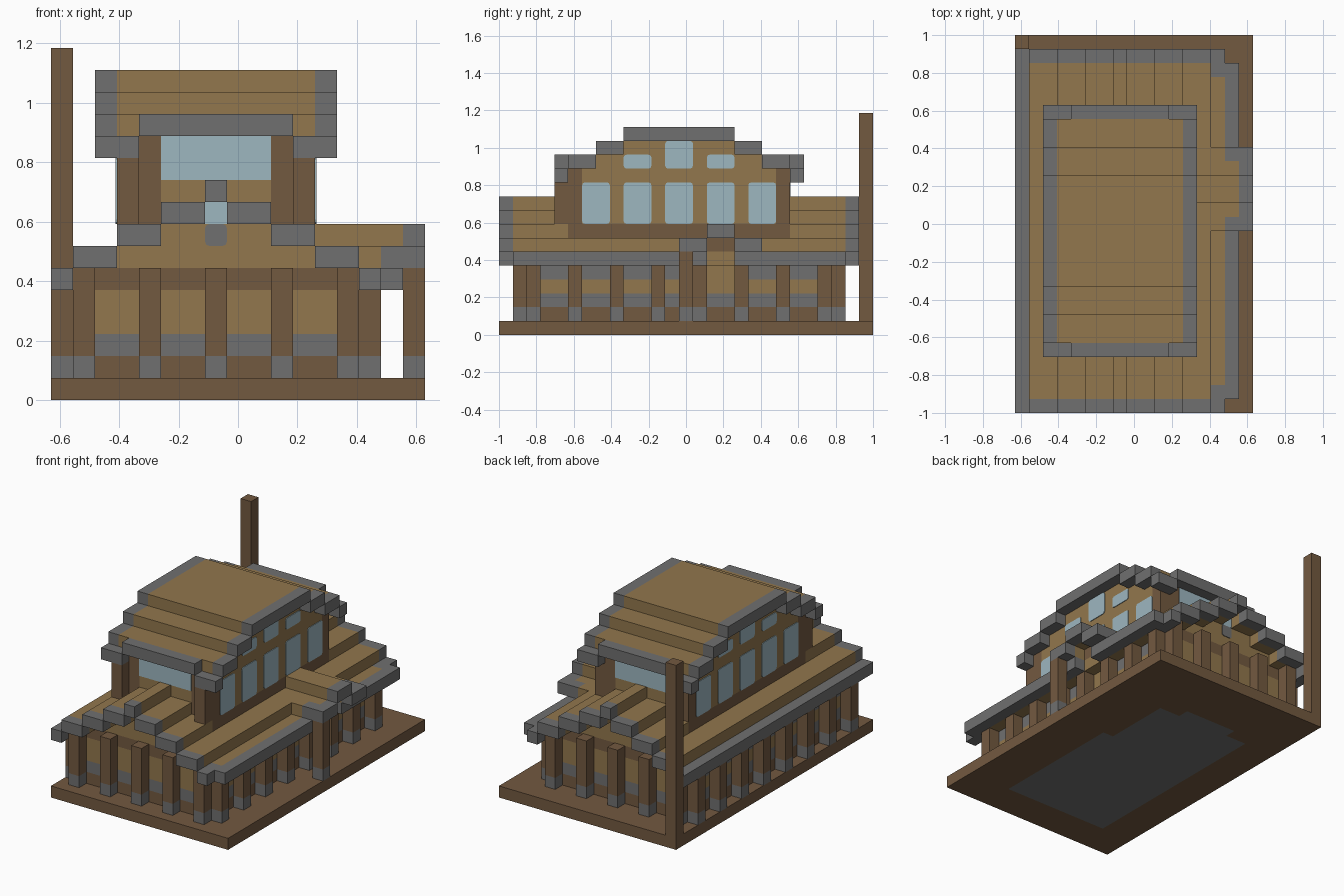
import bpy, bmesh
from mathutils import Vector

if bpy.data.objects.get("Cube"):
    bpy.data.objects.remove(bpy.data.objects["Cube"])

U = 2 / 27                               # one building block
ORIGIN = Vector((8.5, 13.5, 0))          # block coordinates of the centre


def material(name, rgb):
    m = bpy.data.materials.new(name)
    m.use_nodes = True
    m.diffuse_color = (*rgb, 1)
    bsdf = m.node_tree.nodes["Principled BSDF"]
    bsdf.inputs["Base Color"].default_value = (*rgb, 1)
    bsdf.inputs["Roughness"].default_value = 0.9
    return m


WOOD = material("dark wood", (0.171, 0.100, 0.051))
TAN = material("tan planks", (0.287, 0.184, 0.074))
STONE = material("grey stone", (0.162, 0.162, 0.162))
GLASS = material("pale blue glass", (0.337, 0.473, 0.527))


def build(name, mat, boxes, round_axis=None):
    """One object made of boxes given as (x0, x1, y0, y1, z0, z1) in blocks."""
    bm = bmesh.new()
    for x0, x1, y0, y1, z0, z1 in boxes:
        lo, hi = Vector((x0, y0, z0)), Vector((x1, y1, z1))
        verts = bmesh.ops.create_cube(bm, size=1)["verts"]
        for v in verts:
            v.co = ((lo + hi) / 2 + v.co * (hi - lo) - ORIGIN) * U
    if round_axis is not None:
        edges = [e for e in bm.edges
                 if abs((e.verts[0].co - e.verts[1].co).normalized()[round_axis]) > 0.9]
        bmesh.ops.bevel(bm, geom=edges, offset=0.2 * U, segments=2, profile=0.5, affect='EDGES')
    me = bpy.data.meshes.new(name)
    bm.to_mesh(me)
    bm.free()
    me.materials.append(mat)
    ob = bpy.data.objects.new(name, me)
    bpy.context.collection.objects.link(ob)
    return ob


def flip_x(boxes):
    return boxes + [(15 - b, 15 - a, *r) for a, b, *r in boxes]


def flip_y(boxes):
    return boxes + [(a, b, 26 - d, 26 - c, *r) for a, b, c, d, *r in boxes]


# Ground slab with stone floor let into it
build("base_slab", WOOD, [(0, 17, 0, 3, 0, 1), (0, 3, 3, 22, 0, 1), (13, 17, 3, 15, 0, 1),
                          (12, 17, 15, 22, 0, 1), (3, 5, 21, 22, 0, 1),
                          (10, 12, 21, 22, 0, 1), (0, 17, 22, 27, 0, 1)])
build("stone_floor", STONE, [(3, 12, 3, 21, 0, 1), (12, 13, 3, 15, 0, 1), (5, 10, 21, 22, 0, 1)])
build("corner_mast", WOOD, [(0, 1, 26, 27, 1, 16)])

# Ground floor walls in bands
build("wall_footing", WOOD, [(1, 14, 2, 24, 1, 2)])
build("wall_stone_course", STONE, [(1, 14, 2, 24, 2, 3)])
build("ground_wall", TAN, [(1, 14, 2, 24, 3, 4), (2, 13, 2, 24, 4, 5), (13, 14, 15, 17, 4, 5)])
build("wall_side_band", STONE, [(1, 2, 3, 23, 4, 5), (13, 14, 3, 15, 4, 5), (13, 14, 17, 23, 4, 5)])
build("wall_beam", WOOD, [(1, 14, 2, 24, 5, 6)])

# Columns with stone feet
spots = [(x, y, 6) for x in range(1, 14, 3) for y in (1, 24)]
spots += [(x, y, 5) for x in (0, 14) for y in range(2, 24, 3)]
spots.append((16, 13, 6))
build("columns", WOOD, [(x, x + 1, y, y + 1, 2, top) for x, y, top in spots])
build("column_feet", STONE, [(x, x + 1, y, y + 1, 1, 2) for x, y, top in spots])

# Gable walls below the main roof
build("gable_wall", TAN, [(3, 12, 2, 24, 6, 7), (5, 10, 2, 24, 7, 8), (7, 8, 2, 24, 8, 9)])
build("gable_windows", GLASS, flip_y([(7, 8, 1.94, 2, 8, 9)]))
build("gable_stones", STONE, flip_y([(7, 8, 1.94, 2, 7, 8)]), round_axis=1)

# Main stepped roof, ridge running front to back
steps = flip_x([(1, 3, 6), (3, 5, 7), (5, 7, 8)]) + [(7, 8, 9)]
trim, planks = [], []
for a, b, z in steps:
    trim.append((a, b, 0, 1, z, z + 1))
    if z == 7:
        planks += flip_y([(a, b, 1, 5, z, z + 1)])
    else:
        planks.append((a, b, 1, 25, z, z + 1))
planks.append((14, 15, 2, 24, 5, 6))
trim = flip_y(trim + [(14, 15, 0, 2, 5, 6)])
build("main_roof", TAN, planks)
build("main_roof_trim", STONE, trim)
build("main_roof_eaves", STONE, [(0, 1, 0, 26, 5, 6), (15, 16, 1, 15, 5, 6), (15, 16, 17, 25, 5, 6)])

# Side porch roof
build("porch_roof", TAN, [(12, 16, 15, 17, 7, 8), (14, 15, 13, 15, 6, 7), (14, 15, 17, 19, 6, 7),
                          (15, 16, 14, 15, 6, 7), (15, 16, 17, 18, 6, 7)])
build("porch_roof_trim", STONE, [(16, 17, 15, 17, 7, 8), (16, 17, 13, 15, 6, 7), (16, 17, 17, 19, 6, 7),
                                 (15, 16, 13, 14, 6, 7), (15, 16, 18, 19, 6, 7)])
build("porch_beam", WOOD, [(14, 15, 15, 17, 6, 7)])

# Upper storey
build("upper_sill", WOOD, [(3, 12, 5, 21, 7, 8)])
build("upper_wall", TAN, [(3, 12, 6, 20, 8, 12), (5, 10, 5, 6, 8, 12), (5, 10, 20, 21, 8, 12),
                          (3, 12, 7, 19, 12, 13), (3, 12, 9, 17, 13, 14)])
build("upper_posts", WOOD, flip_y(flip_x([(3, 5, 5, 6, 8, 12)])) + flip_x([(3, 4, 4, 5, 8, 11)]))

# Upper storey windows
build("end_windows", GLASS, flip_y([(5, 10, 4.94, 5, 10, 12)]))
panes = [(y, 8, 11) for y in range(6, 19, 3)] + [(9, 12, 13), (12, 12, 14), (15, 12, 13)]
build("side_windows", GLASS, flip_x([(2.94, 3, y, y + 2, a, b) for y, a, b in panes]), round_axis=0)

# Upper stepped roof, ridge running side to side
tiers = flip_y([(3, 12, 5, 7, 12, 13), (3, 12, 7, 9, 13, 14)]) + [(3, 12, 9, 17, 14, 15)]
build("upper_roof", TAN, tiers)
build("upper_roof_trim", STONE, flip_x([(2, 3, *t[2:]) for t in tiers]))
build("upper_roof_eaves", STONE, flip_y([(4, 11, 4, 5, 12, 13)] + flip_x([(2, 4, 4, 5, 11, 12)])))
